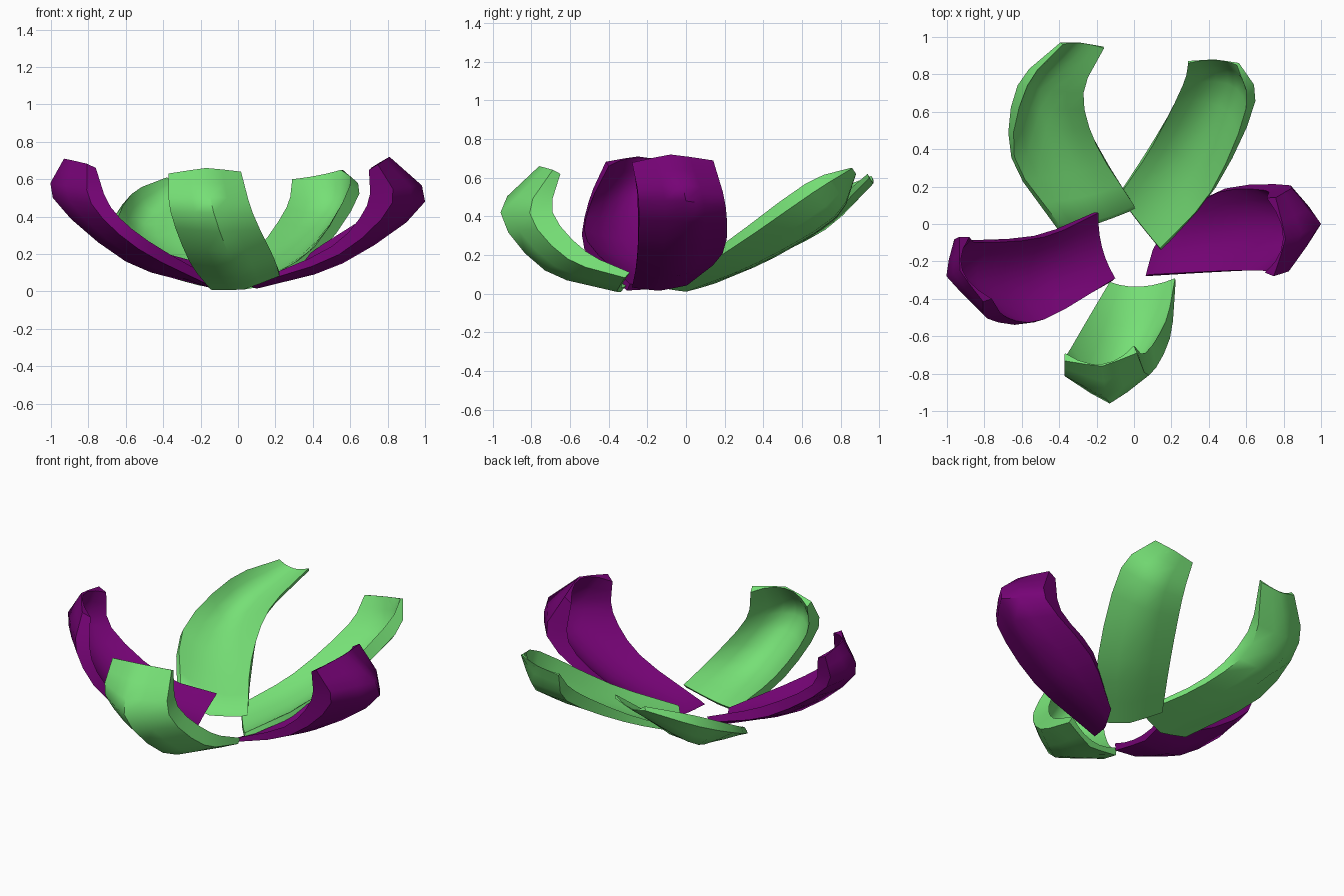
import bpy
import bmesh
import math
from mathutils import Vector

default_cube = bpy.data.objects.get("Cube")
if default_cube:
    bpy.data.objects.remove(default_cube, do_unlink=True)

STEPS = 3                          # subdivisions between neighbouring rail points
BASE_BODY, TIP_BODY = 0.42, 0.12   # share of the cup depth that is solid

# Outer cross-section from edge to edge: (sideways, height above the spine)
HALF = [(1, 1), (1.05, .55), (.47, .22)]
OUTER = [(-u, h) for u, h in HALF] + [(0, 0)] + HALF[::-1]
ACROSS = len(OUTER) - 1


def make_material(name, colour):
    material = bpy.data.materials.new(name)
    material.use_nodes = True
    material.diffuse_color = colour
    shader = material.node_tree.nodes["Principled BSDF"]
    shader.inputs["Base Color"].default_value = colour
    shader.inputs["Roughness"].default_value = 0.7
    return material


def smooth_rail(points):
    """Catmull-Rom curve through the given rail points."""
    pts = [Vector(p) for p in points]
    first = pts[0] * 2 - pts[1]
    last = pts[-1] * 2 - pts[-2]
    pts = [first] + pts + [last]
    result = []
    for a, b, c, d in zip(pts, pts[1:], pts[2:], pts[3:]):
        for step in range(STEPS):
            t = step / STEPS
            result.append(b + (c - a) * t / 2
                          + (a * 2 - b * 5 + c * 4 - d) * t ** 2 / 2
                          + (b * 3 - a - c * 3 + d) * t ** 3 / 2)
    result.append(pts[-2])
    return result


def section(left, spine, right, body):
    """Closed ring: walled outer cup one way, shallower inner cup back."""
    half_width = (right - left) / 2
    rise = (left + right) / 2 - spine
    inner = []
    for i in range(1, ACROSS):
        u = 2 * i / ACROSS - 1
        inner.append((u, body + (1 - body) * u * u))
    return [spine + half_width * u + rise * h for u, h in OUTER + inner[::-1]]


def make_petal(name, material, left, spine, right):
    """Loft a cupped petal along its two edges and its spine."""
    bm = bmesh.new()
    rails = list(zip(smooth_rail(left), smooth_rail(spine), smooth_rail(right)))
    rings = []
    for k, trio in enumerate(rails):
        t = k / (len(rails) - 1)
        body = BASE_BODY + (TIP_BODY - BASE_BODY) * t
        rings.append([bm.verts.new(p) for p in section(*trio, body)])
    count = len(rings[0])
    for lower, upper in zip(rings, rings[1:]):
        for i in range(count):
            j = (i + 1) % count
            bm.faces.new((lower[i], lower[j], upper[j], upper[i]))
    # Close the base and the tip with strips between outer and inner rows
    for ring in (rings[0], rings[-1]):
        for i in range(ACROSS):
            corners = [ring[i], ring[i + 1], ring[-i - 1], ring[-i % count]]
            bm.faces.new(list(dict.fromkeys(corners)))
    bmesh.ops.recalc_face_normals(bm, faces=bm.faces[:])
    mesh = bpy.data.meshes.new(name)
    bm.to_mesh(mesh)
    bm.free()
    mesh.materials.append(material)
    petal = bpy.data.objects.new(name, mesh)
    bpy.context.collection.objects.link(petal)
    bpy.ops.object.select_all(action="DESELECT")
    petal.select_set(True)
    bpy.context.view_layer.objects.active = petal
    bpy.ops.object.shade_smooth_by_angle(angle=math.radians(50))


green = make_material("leaf green", (0.18, 0.74, 0.18, 1))
purple = make_material("deep purple", (0.18, 0.001, 0.18, 1))

# Front petal, curling up and back at its tip
make_petal(
    "front_petal", green,
    left=[(-.13, -.31, .04), (-.26, -.53, .2), (-.36, -.7, .43), (-.37, -.69, .61)],
    spine=[(.03, -.36, .01), (-.02, -.73, .12), (-.13, -.96, .42), (-.17, -.76, .66)],
    right=[(.22, -.29, .11), (.17, -.52, .22), (.06, -.69, .42), (0, -.65, .62)])

# Side petals
make_petal(
    "right_petal", purple,
    left=[(-.19, .06, .15), (-.48, -.07, .24), (-.82, -.1, .46), (-.88, -.07, .66)],
    spine=[(-.19, -.13, .03), (-.6, -.3, .16), (-.99, -.29, .5), (-.93, -.25, .71)],
    right=[(-.1, -.29, .05), (-.48, -.51, .27), (-.68, -.5, .45), (-.76, -.4, .66)])
make_petal(
    "left_petal", purple,
    left=[(.08, -.27, .05), (.5, -.25, .24), (.69, -.25, .46), (.7, -.26, .65)],
    spine=[(.1, -.14, .015), (.56, -.02, .15), (1, 0, .48), (.81, -.08, .72)],
    right=[(.19, .0, .06), (.45, .17, .25), (.7, .18, .43), (.71, .14, .66)])

# Back petals
make_petal(
    "back_left_petal", green,
    left=[(.14, -.13, .06), (.41, .17, .24), (.6, .62, .57), (.55, .85, .65)],
    spine=[(.03, 0, .01), (.3, .37, .16), (.52, .77, .4), (.43, .88, .62)],
    right=[(-.08, .15, .08), (.1, .42, .22), (.26, .74, .45), (.29, .86, .6)])
make_petal(
    "back_right_petal", green,
    left=[(0, .1, .08), (-.2, .42, .22), (-.27, .7, .42), (-.16, .94, .62)],
    spine=[(-.2, 0, .03), (-.43, .38, .17), (-.52, .72, .33), (-.29, .97, .57)],
    right=[(-.4, 0, .12), (-.64, .36, .32), (-.57, .74, .52), (-.38, .96, .61)])
